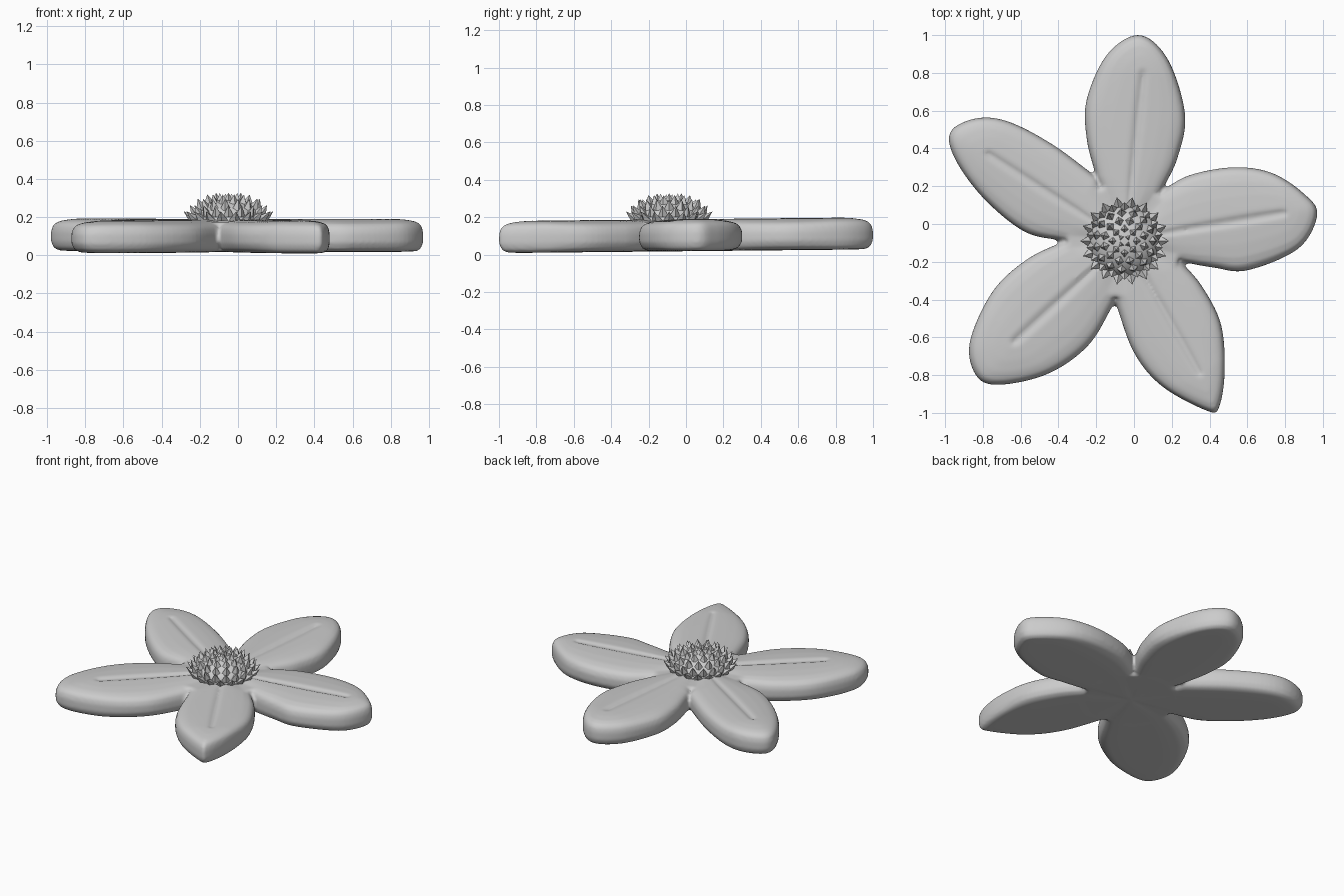
import bpy, bmesh, math
from mathutils import Vector

cube = bpy.data.objects.get("Cube")
if cube:
    bpy.data.objects.remove(cube, do_unlink=True)

CENTRE = Vector((-0.05, -0.09))

# Each petal: vein end, then outline from one valley round the tip to the next
PETALS = [
    ((0.05, 0.8), [(-0.2, 0.25), (-0.25, 0.45), (-0.25, 0.66), (-0.14, 0.9), (0.03, 1.0),
                   (0.18, 0.87), (0.27, 0.58), (0.23, 0.35), (0.15, 0.18)]),
    ((0.8, 0.06), [(0.15, 0.18), (0.3, 0.26), (0.53, 0.3), (0.73, 0.27), (0.9, 0.16), (0.97, 0.05),
                   (0.87, -0.13), (0.6, -0.245), (0.42, -0.23), (0.25, -0.2)]),
    ((0.35, -0.79), [(0.25, -0.2), (0.36, -0.33), (0.46, -0.53), (0.48, -0.78), (0.45, -0.97), (0.39, -0.99),
                     (0.15, -0.86), (0.0, -0.68), (-0.1, -0.41)]),
    ((-0.63, -0.62), [(-0.1, -0.41), (-0.24, -0.64), (-0.45, -0.79), (-0.7, -0.85), (-0.83, -0.81),
                      (-0.87, -0.63), (-0.75, -0.36), (-0.57, -0.19), (-0.37, -0.09)]),
    ((-0.77, 0.37), [(-0.37, -0.09), (-0.58, -0.04), (-0.8, 0.14), (-0.95, 0.35), (-0.97, 0.49),
                     (-0.83, 0.56), (-0.66, 0.54), (-0.43, 0.42), (-0.2, 0.25)]),
]

# Petal section: fraction of the way from rim to vein, and height
SECTION = [(1, 0.0), (0.5, 0.0), (0.2, 0.003), (0.07, 0.017), (0, 0.05), (0, 0.1),
           (0.04, 0.13), (0.12, 0.148), (0.28, 0.16), (0.55, 0.168), (0.88, 0.172), (1, 0.158)]


def add_object(name, bm):
    bmesh.ops.recalc_face_normals(bm, faces=bm.faces)
    mesh = bpy.data.meshes.new(name)
    bm.to_mesh(mesh)
    bm.free()
    obj = bpy.data.objects.new(name, mesh)
    bpy.context.collection.objects.link(obj)
    return obj


def smooth_path(points, steps=8):
    """Catmull-Rom curve through the points."""
    pts = [Vector(p) for p in points]
    pts = [2 * pts[0] - pts[1]] + pts + [2 * pts[-1] - pts[-2]]
    out = []
    for a, b, c, d in zip(pts, pts[1:], pts[2:], pts[3:]):
        for i in range(steps):
            t = i / steps
            out.append(b + 0.5 * t * (c - a + t * (2 * a - 5 * b + 4 * c - d
                                                   + t * (3 * b - 3 * c + d - a))))
    return out + [pts[-2]]


def add_petal(bm, vein_end, points):
    rim = smooth_path(points)
    first, last = rim[0], rim[-1]
    rim += [last.lerp(CENTRE, i / 6) for i in range(1, 7)]
    rim += [CENTRE.lerp(first, i / 6) for i in range(1, 6)]
    axis = Vector(vein_end) - CENTRE
    rings = []
    for inward, height in SECTION:
        ring = []
        for p in rim:
            along = (p - CENTRE).dot(axis) / axis.length_squared
            foot = CENTRE + axis * min(max(along, 0), 1)
            q = p.lerp(foot, inward)
            ring.append(bm.verts.new((q.x, q.y, 0.018 + height + 0.01 * q.y)))
        rings.append(ring)
    n = len(rim)
    for low, high in zip(rings, rings[1:]):
        for i in range(n):
            j = (i + 1) % n
            bm.faces.new((low[i], low[j], high[j], high[i]))


# Petals and hub, fused into one soft body
bm = bmesh.new()
for vein_end, points in PETALS:
    add_petal(bm, vein_end, points)
bmesh.ops.remove_doubles(bm, verts=bm.verts, dist=0.0005)
bmesh.ops.dissolve_degenerate(bm, edges=bm.edges, dist=0.0001)
hub = bmesh.ops.create_cone(bm, cap_ends=True, segments=48, radius1=0.3, radius2=0.3, depth=0.155)
bmesh.ops.translate(bm, verts=hub["verts"], vec=(CENTRE.x, CENTRE.y, 0.097))
petals = add_object("petals", bm)
fuse = petals.modifiers.new("fuse", "REMESH")
fuse.mode = "VOXEL"
fuse.voxel_size = 0.011
fuse.use_smooth_shade = True
soften = petals.modifiers.new("soften", "SMOOTH")
soften.factor = 0.5
soften.iterations = 4

# Domed flower centre
bm = bmesh.new()
bmesh.ops.create_uvsphere(bm, u_segments=32, v_segments=16, radius=1)
bmesh.ops.bisect_plane(bm, geom=bm.verts[:] + bm.edges[:] + bm.faces[:],
                       plane_co=(0, 0, 0), plane_no=(0, 0, -1), clear_outer=True)
for v in bm.verts:
    v.co = Vector((CENTRE.x + 0.19 * v.co.x, CENTRE.y + 0.19 * v.co.y, 0.17 + 0.13 * v.co.z))
for f in bm.faces:
    f.smooth = True
add_object("flower_centre", bm)

# Rows of pointed scales: count, base radius, base height, tip radius, tip height
ROWS = [(18, 0.185, 0.18, 0.235, 0.23), (18, 0.175, 0.2, 0.205, 0.262),
        (15, 0.15, 0.235, 0.165, 0.296), (12, 0.11, 0.268, 0.115, 0.318),
        (8, 0.065, 0.285, 0.065, 0.327), (4, 0.025, 0.29, 0.022, 0.322)]
bm = bmesh.new()
for row, (count, base_r, base_z, tip_r, tip_z) in enumerate(ROWS):
    half = math.pi / count

    def spot(radius, angle, z):
        return bm.verts.new((CENTRE.x + radius * math.cos(angle),
                             CENTRE.y + radius * math.sin(angle), z))

    for i in range(count):
        a = (2 * i + row % 2) * half
        left = spot(base_r, a - half, base_z)
        right = spot(base_r, a + half, base_z)
        front = spot(base_r + 0.022, a, base_z)
        back = spot(base_r * 0.7, a, base_z + 0.012)
        tip = spot(tip_r, a, tip_z)
        bm.faces.new((left, back, right, front))
        for p, q in ((left, front), (front, right), (right, back), (back, left)):
            bm.faces.new((p, q, tip))
add_object("centre_scales", bm)
